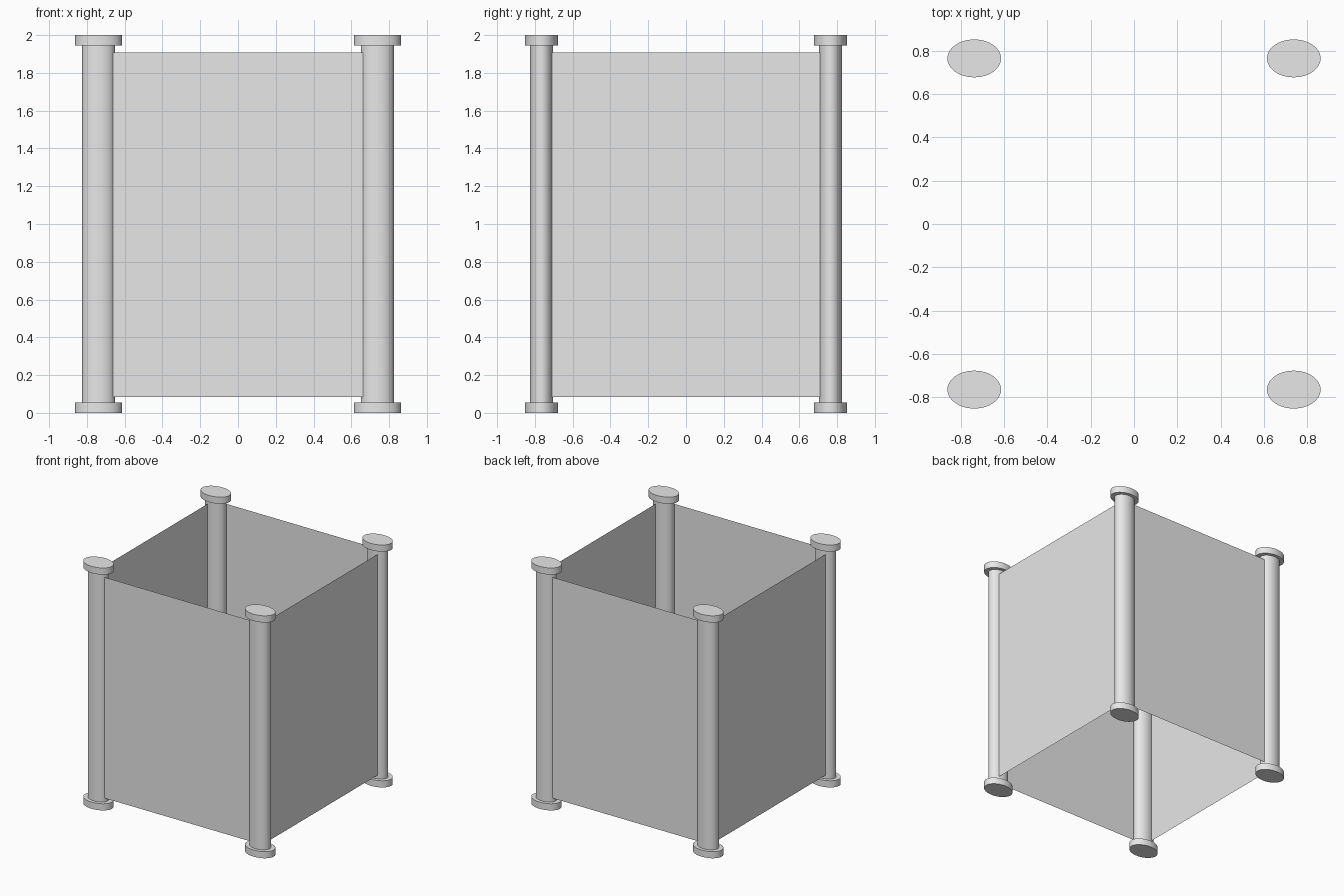
import bpy, bmesh, math

if "Cube" in bpy.data.objects:
    bpy.data.objects.remove(bpy.data.objects["Cube"])

PX, PY = 0.738, 0.765        # post centres
WX, WY = 0.776, 0.793        # wall planes, slightly outside the post centres
CAP_X, CAP_Y = 0.124, 0.0875 # cap half widths (elliptical)
SHAFT = 0.7                  # shaft size relative to cap
CAP_H = 0.055
SIDES = 48

grey = bpy.data.materials.new("plain grey")
grey.diffuse_color = (0.8, 0.8, 0.8, 1)
grey.use_nodes = True
grey.node_tree.nodes["Principled BSDF"].inputs["Base Color"].default_value = grey.diffuse_color


def make_object(name, bm):
    mesh = bpy.data.meshes.new(name)
    bm.to_mesh(mesh)
    bm.free()
    mesh.materials.append(grey)
    obj = bpy.data.objects.new(name, mesh)
    bpy.context.collection.objects.link(obj)
    return obj


def post(name, x, y):
    """Elliptical post with a flat cap at each end, lofted from a profile."""
    profile = [(1, 0), (1, CAP_H), (SHAFT, CAP_H),
               (SHAFT, 2 - CAP_H), (1, 2 - CAP_H), (1, 2)]
    bm = bmesh.new()
    rings = []
    for r, z in profile:
        rings.append([bm.verts.new((x + r * CAP_X * math.cos(a), y + r * CAP_Y * math.sin(a), z))
                      for a in (2 * math.pi * i / SIDES for i in range(SIDES))])
    for low, high in zip(rings, rings[1:]):
        for i in range(SIDES):
            j = (i + 1) % SIDES
            bm.faces.new((low[i], low[j], high[j], high[i]))
    bm.faces.new(rings[0][::-1])
    bm.faces.new(rings[-1])
    obj = make_object(name, bm)
    bpy.ops.object.select_all(action='DESELECT')
    obj.select_set(True)
    bpy.context.view_layer.objects.active = obj
    bpy.ops.object.shade_smooth_by_angle(angle=math.radians(35))


def wall(name, a, b):
    """Thin flat sheet between two corners, open above and below."""
    bm = bmesh.new()
    bm.faces.new([bm.verts.new(p) for p in
                  ((*a, 0.085), (*b, 0.085), (*b, 1.907), (*a, 1.907))])
    make_object(name, bm)


# Corner posts
for sy, depth in ((-1, "front"), (1, "back")):
    for sx, side in ((-1, "left"), (1, "right")):
        post(f"{depth}_{side}_post", sx * PX, sy * PY)

# Four walls, ending inside the posts
corners = [(-WX, -WY), (WX, -WY), (WX, WY), (-WX, WY)]
for i, side in enumerate(("front", "right", "back", "left")):
    wall(f"{side}_wall", corners[i], corners[(i + 1) % 4])
